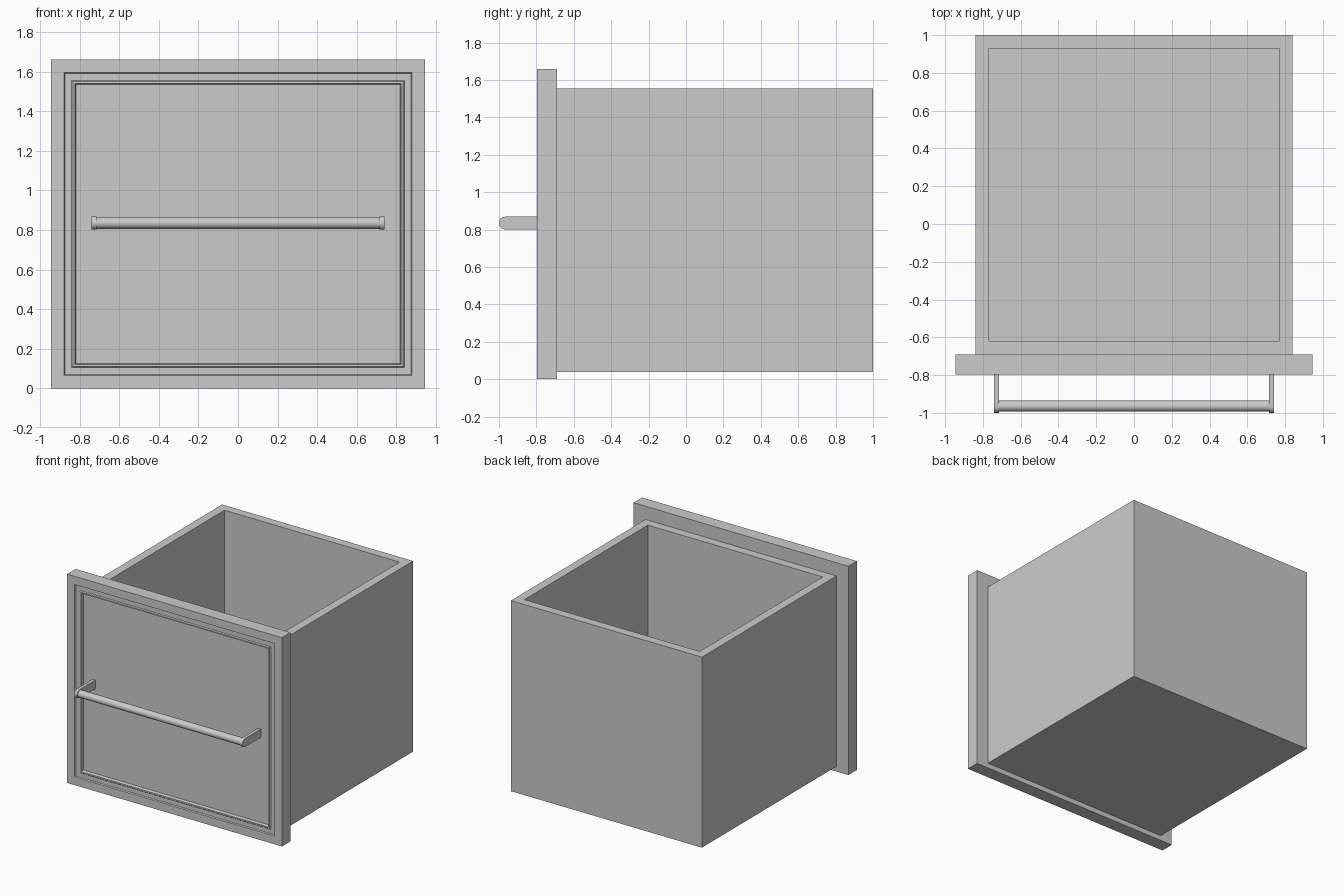
import bpy, bmesh, math

cube = bpy.data.objects.get("Cube")
if cube:
    bpy.data.objects.remove(cube, do_unlink=True)

# Single grey material
grey = bpy.data.materials.new("plain grey")
grey.use_nodes = True
colour = (0.6, 0.6, 0.6, 1)
grey.diffuse_color = colour
grey.node_tree.nodes["Principled BSDF"].inputs["Base Color"].default_value = colour


def finish(name, bm, smooth=False):
    bmesh.ops.recalc_face_normals(bm, faces=bm.faces)
    mesh = bpy.data.meshes.new(name)
    bm.to_mesh(mesh)
    bm.free()
    mesh.materials.append(grey)
    obj = bpy.data.objects.new(name, mesh)
    bpy.context.collection.objects.link(obj)
    if smooth:
        bpy.ops.object.select_all(action='DESELECT')
        obj.select_set(True)
        bpy.context.view_layer.objects.active = obj
        bpy.ops.object.shade_smooth_by_angle(angle=math.radians(35))
    return obj


def loft(name, rings):
    """Skin a stack of equal-sized rings and cap both ends."""
    bm = bmesh.new()
    loops = [[bm.verts.new(p) for p in ring] for ring in rings]
    for a, b in zip(loops, loops[1:]):
        for i in range(len(a)):
            j = (i + 1) % len(a)
            bm.faces.new((a[i], a[j], b[j], b[i]))
    bm.faces.new(loops[0])
    bm.faces.new(loops[-1])
    return bm


def flat_ring(x, y0, y1, z):
    return [(-x, y0, z), (x, y0, z), (x, y1, z), (-x, y1, z)]


# Open drawer box: outside, rim, inside walls and floor
WALL, X, Y0, Y1, BOTTOM, TOP = 0.07, 0.84, -0.69, 1.0, 0.04, 1.555
inside = (X - WALL, Y0 + WALL, Y1 - WALL)
finish("drawer_box", loft("drawer_box", [
    flat_ring(X, Y0, Y1, BOTTOM),
    flat_ring(X, Y0, Y1, TOP),
    flat_ring(*inside, TOP),
    flat_ring(*inside, BOTTOM + WALL),
]))

# Front panel: (inset from the edge, y) profile with a moulded groove and recess
HALF, HEIGHT = 0.945, 1.66
profile = [(0, -0.69), (0, -0.797), (0.065, -0.797), (0.07, -0.788),
           (0.105, -0.788), (0.111, -0.795), (0.121, -0.795),
           (0.126, -0.77)]


def upright_ring(inset, y):
    x, low, high = HALF - inset, inset, HEIGHT - inset
    return [(-x, y, low), (x, y, low), (x, y, high), (-x, y, high)]


finish("drawer_front", loft("drawer_front", [upright_ring(i, y) for i, y in profile]))

# Handle bar
BAR_Z, BAR_Y, SIDES = 0.835, -0.964, 32


def bar_ring(x, radius=0.029):
    return [(x, BAR_Y + radius * math.cos(a), BAR_Z + radius * math.sin(a))
            for a in (math.tau * k / SIDES for k in range(SIDES))]


finish("handle_bar", loft("handle_bar", [bar_ring(-0.72), bar_ring(0.72)]), smooth=True)

# Handle brackets: flat arms with a rounded front end
R = 0.034


def bracket_ring(x):
    arc = [math.pi / 2 + math.pi * k / 16 for k in range(17)]
    nose = [(x, -1 + R + R * math.cos(a), BAR_Z + R * math.sin(a)) for a in arc]
    return nose + [(x, -0.768, BAR_Z - R), (x, -0.768, BAR_Z + R)]


for side, name in ((1, "left_bracket"), (-1, "right_bracket")):
    finish(name, loft(name, [bracket_ring(side * 0.715), bracket_ring(side * 0.74)]), smooth=True)
